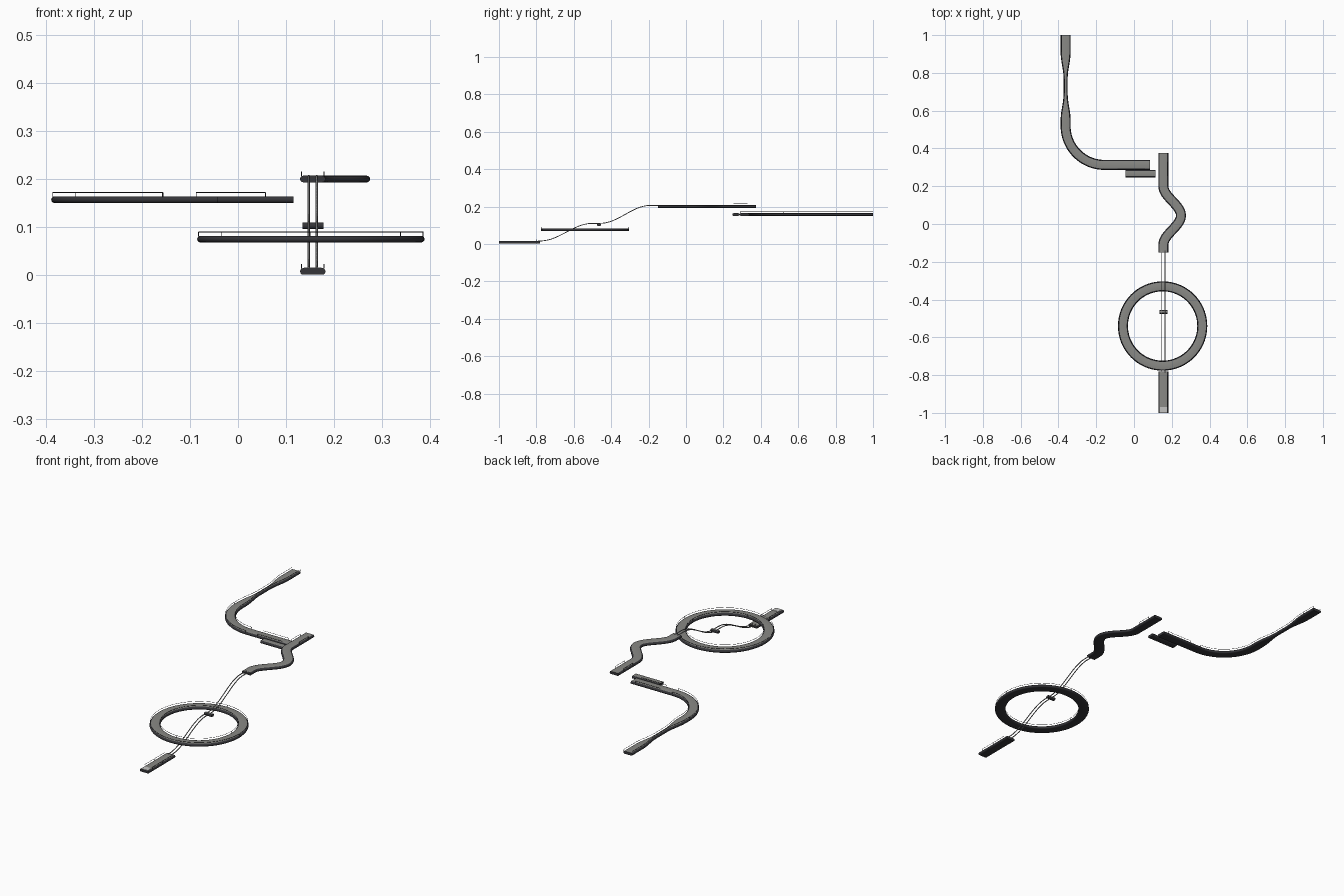
import bpy, bmesh, math
from mathutils import Vector

if "Cube" in bpy.data.objects:
    bpy.data.objects.remove(bpy.data.objects["Cube"])

def mat(name, rgb):
    m = bpy.data.materials.new(name)
    m.diffuse_color = (*rgb, 1)
    m.use_nodes = True
    m.node_tree.nodes["Principled BSDF"].inputs["Base Color"].default_value = m.diffuse_color
    return m

STONE = mat("grey stone", (0.25, 0.25, 0.235))
DARK = mat("dark edge", (0.035, 0.035, 0.04))
METAL = mat("rail metal", (0.3, 0.3, 0.3))
PALE = mat("pale plate", (0.55, 0.55, 0.54))
THICK = 0.014

def frames(pts, closed):
    # side direction at every point of a flat path
    n, out = len(pts), []
    for i in range(n):
        a = pts[(i - 1) % n] if closed or i else pts[0]
        b = pts[(i + 1) % n] if closed or i < n - 1 else pts[-1]
        d = (Vector(b) - Vector(a)).normalized()
        out.append(Vector((d.y, -d.x)))
    return out

def road(name, pts, halfs, top, closed=False):
    # flat slab with half-round edges swept along a path
    bm, rings, r = bmesh.new(), [], THICK / 2
    for p, s, h in zip(pts, frames(pts, closed), halfs):
        ring = []
        for sign, start in ((1, -90), (-1, 90)):
            for k in range(7):
                a = math.radians(start + 30 * k)
                off = sign * (h - r) + r * math.cos(a)
                q = Vector(p) + s * off
                ring.append(bm.verts.new((q.x, q.y, top - r + r * math.sin(a))))
        rings.append(ring)
    n, m = len(rings), 14
    for i in range(n if closed else n - 1):
        A, B = rings[i], rings[(i + 1) % n]
        for j in range(m):
            f = bm.faces.new((A[j], A[(j + 1) % m], B[(j + 1) % m], B[j]))
            f.material_index = 0 if j == 6 else 1
    if not closed:
        for ring in (rings[0], rings[-1]):
            bm.faces.new(ring).material_index = 1
    bmesh.ops.recalc_face_normals(bm, faces=bm.faces[:])
    me = bpy.data.meshes.new(name)
    bm.to_mesh(me)
    bm.free()
    o = bpy.data.objects.new(name, me)
    bpy.context.collection.objects.link(o)
    me.materials.append(STONE)
    me.materials.append(DARK)
    bpy.ops.object.select_all(action='DESELECT')
    o.select_set(True)
    bpy.context.view_layer.objects.active = o
    bpy.ops.object.shade_smooth_by_angle(angle=math.radians(35))

def tube(name, runs, r, material):
    # one or more thin round bars; runs = [(points, closed)]
    cu = bpy.data.curves.new(name, 'CURVE')
    cu.dimensions, cu.bevel_depth, cu.bevel_resolution = '3D', r, 1
    cu.use_fill_caps = True
    for pts, closed in runs:
        sp = cu.splines.new('POLY')
        sp.points.add(len(pts) - 1)
        sp.use_cyclic_u = closed
        for k, p in zip(sp.points, pts):
            k.co = (*p, 1)
    cu.materials.append(material)
    o = bpy.data.objects.new(name, cu)
    bpy.context.collection.objects.link(o)

def guard(name, pts, halfs, top, closed=False, posts=()):
    # thin wire above both edges, with posts at chosen points
    runs, fr = [], frames(pts, closed)
    for sign in (1, -1):
        line = [Vector(p) + s * sign * (h - 0.003) for p, s, h in zip(pts, fr, halfs)]
        runs.append(([(q.x, q.y, top + 0.008) for q in line], closed))
        for i in posts:
            q = line[i]
            runs.append(([(q.x, q.y, top - 0.001), (q.x, q.y, top + 0.008)], False))
    tube(name, runs, 0.0008, DARK)

def ease(t):
    return (1 - math.cos(math.pi * max(0, min(1, t)))) / 2

W = 0.0265
X = 0.1555

# starting straight with pale plate
start = [(X, -1), (X, -0.78)]
road("start_road", start, [W] * 2, 0.015)
guard("start_guard", [(X, -0.97), (X, -0.885), (X, -0.8)], [W] * 3, 0.015, posts=(0, 1, 2))
bpy.ops.mesh.primitive_cube_add(size=1, location=(X, -0.984, 0.0155))
plate = bpy.context.object
plate.name = "start_plate"
plate.scale = (0.036, 0.03, 0.002)
plate.data.materials.append(PALE)

# round track
circle = [(0.1515 + 0.21 * math.cos(math.tau * i / 72), -0.54 + 0.21 * math.sin(math.tau * i / 72))
          for i in range(72)]
road("ring_road", circle, [W] * 72, 0.082, True)
guard("ring_guard", circle, [W] * 72, 0.082, True, posts=range(0, 72, 18))

# small mid support
road("mid_support", [(0.134, -0.465), (0.178, -0.465)], [0.0105] * 2, 0.110)

# twin rails climbing from the start road to the winding road
def rail_z(y):
    if y < -0.48:
        return 0.016 + 0.094 * ease((y + 0.78) / 0.28)
    return 0.110 + 0.096 * ease((y + 0.46) / 0.27)
ys = [-0.79 + 0.65 * i / 60 for i in range(61)]
tube("twin_rails", [([(X + d, y, rail_z(y)) for y in ys], False) for d in (-0.0085, 0.0085)],
     0.0025, METAL)

# winding road
ys = [0.375] + [0.2 - 0.31 * i / 32 for i in range(33)] + [-0.15]
wind = [(X + 0.093 * ease(1 - abs(y - 0.045) / 0.155), y) for y in ys]
road("winding_road", wind, [W] * len(wind), 0.207)
guard("winding_guard", [(X, 0.254), (X, 0.329)], [W] * 2, 0.207, posts=(0, 1))

# bent road with a narrow waist
ys = [1 - 0.48 * i / 24 for i in range(25)]
bend = [(-0.362, y) for y in ys]
halfs = [W - 0.0155 * (1 - ease((abs(y - 0.73) - 0.04) / 0.14)) for y in ys]
for i in range(1, 25):
    a = math.pi + math.pi / 2 * i / 24
    bend.append((-0.157 + 0.205 * math.cos(a), 0.518 + 0.205 * math.sin(a)))
bend.append((0.085, 0.313))
halfs += [W] * 25
road("bent_road", bend, halfs, 0.164)
guard("bent_guard", bend[:-1], halfs[:-1], 0.164, posts=(0, 4, 24, 48))
guard("bent_guard_end", [(-0.087, 0.313), (0.057, 0.313)], [W] * 2, 0.164, posts=(0, 1))

# side ledge
road("side_ledge", [(-0.044, 0.267), (0.115, 0.267)], [0.0195] * 2, 0.164)
